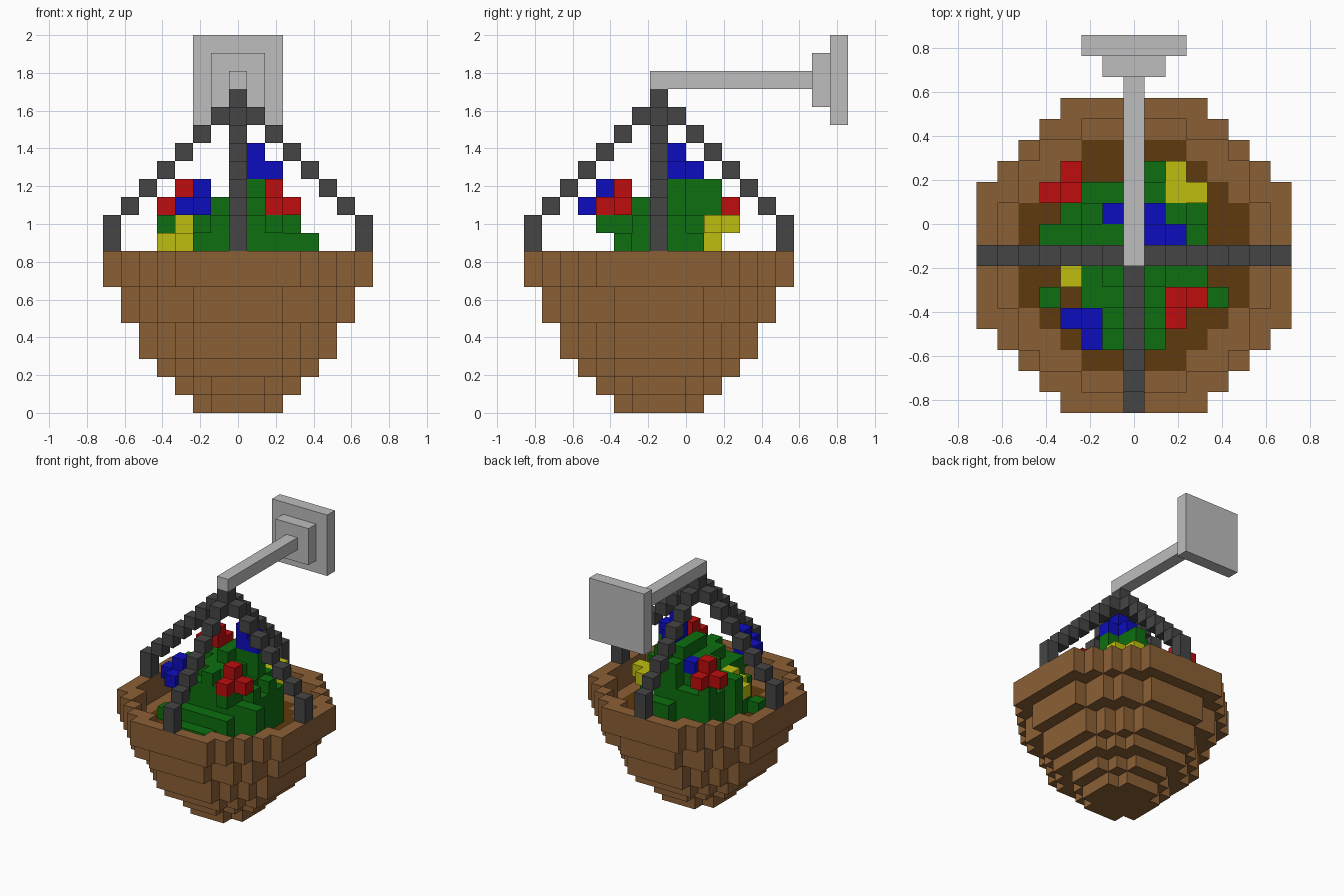
import bpy, bmesh

if "Cube" in bpy.data.objects:
    bpy.data.objects.remove(bpy.data.objects["Cube"], do_unlink=True)

V = 2 / 21                  # edge of one block
Y0 = -1.5 * V               # y of the basket axis


def material(name, rgb):
    m = bpy.data.materials.new(name)
    m.use_nodes = True
    col = (*rgb, 1)
    m.diffuse_color = col
    b = m.node_tree.nodes["Principled BSDF"]
    b.inputs["Base Color"].default_value = col
    b.inputs["Roughness"].default_value = 0.8
    return m


BROWN = material("basket brown", (0.26, 0.115, 0.036))
SOIL = material("soil brown", (0.115, 0.042, 0.004))
IRON = material("dark iron", (0.06, 0.06, 0.06))
STEEL = material("light grey", (0.51, 0.51, 0.51))
GREEN = material("leaf green", (0.004, 0.156, 0.005))
RED = material("red", (0.52, 0.004, 0.004))
YELLOW = material("yellow", (0.52, 0.51, 0.005))
BLUE = material("blue", (0.004, 0.004, 0.52))

SIDES = {
    (1, 0, 0): [(1, 0, 0), (1, 1, 0), (1, 1, 1), (1, 0, 1)],
    (-1, 0, 0): [(0, 0, 0), (0, 0, 1), (0, 1, 1), (0, 1, 0)],
    (0, 1, 0): [(0, 1, 0), (0, 1, 1), (1, 1, 1), (1, 1, 0)],
    (0, -1, 0): [(0, 0, 0), (1, 0, 0), (1, 0, 1), (0, 0, 1)],
    (0, 0, 1): [(0, 0, 1), (1, 0, 1), (1, 1, 1), (0, 1, 1)],
    (0, 0, -1): [(0, 0, 0), (0, 1, 0), (1, 1, 0), (1, 0, 0)],
}


def blocks(name, cells, mat):
    """Outer skin of a set of unit blocks (i, j, k) around the basket axis."""
    cells = set(cells)
    bm = bmesh.new()
    verts = {}
    for c in sorted(cells):
        for d, quad in SIDES.items():
            if tuple(a + b for a, b in zip(c, d)) in cells:
                continue
            face = []
            for q in quad:
                p = tuple(a + b for a, b in zip(c, q))
                if p not in verts:
                    verts[p] = bm.verts.new(((p[0] - .5) * V, (p[1] - .5) * V + Y0, p[2] * V))
                face.append(verts[p])
            bm.faces.new(face)
    me = bpy.data.meshes.new(name)
    bm.to_mesh(me)
    bm.free()
    me.materials.append(mat)
    ob = bpy.data.objects.new(name, me)
    bpy.context.collection.objects.link(ob)
    return ob


def box(name, i, j, k, mat):
    """Plain box covering inclusive block ranges."""
    lo = ((i[0] - .5) * V, (j[0] - .5) * V + Y0, k[0] * V)
    hi = ((i[1] + .5) * V, (j[1] + .5) * V + Y0, (k[1] + 1) * V)
    bpy.ops.mesh.primitive_cube_add(size=1, location=[(a + b) / 2 for a, b in zip(lo, hi)])
    ob = bpy.context.object
    ob.name = name
    for v in ob.data.vertices:
        v.co = [c * (b - a) for c, a, b in zip(v.co, lo, hi)]
    ob.data.materials.append(mat)


# Squared radius limit of each blocky disc
LIMIT = {2: 6, 3: 12, 4: 20, 5: 30, 6: 42, 7: 58}


def disc(r):
    span = range(-r, r + 1)
    return {(i, j) for i in span for j in span if i * i + j * j <= LIMIT[r]}


def layer(flat, *levels):
    return {(i, j, k) for i, j in flat for k in levels}


# Basket: widening discs, then hollow rings round the soil
blocks("basket", layer(disc(2), 0) | layer(disc(3), 1) | layer(disc(4), 2)
       | layer(disc(5), 3, 4) | layer(disc(6) - disc(5), 5, 6)
       | layer(disc(7) - disc(6), 7, 8), BROWN)
blocks("soil", layer(disc(5), 5, 6), SOIL)

# Four stepped hanger chains meeting under the bracket
chain = [(7, 9), (7, 10)] + [(7 - n, 10 + n) for n in range(1, 7)] + [(0, 16), (0, 17)]
hanger = set()
for s in (1, -1):
    hanger |= {(s * r, 0, k) for r, k in chain} | {(0, s * r, k) for r, k in chain}
blocks("hanger", hanger, IRON)

# Wall bracket
box("bracket_arm", (0, 0), (0, 8), (18, 18), STEEL)
box("bracket_collar", (-1, 1), (9, 9), (17, 19), STEEL)
box("wall_plate", (-2, 2), (10, 10), (16, 20), STEEL)

# Foliage: height of each column in blocks, rows from back to front
heights = ["....22...",
           ".433562..",
           ".3446643.",
           "44556664.",
           ".2456543.",
           ".2455544.",
           "1.4454433",
           "..22222..",
           "...111..."]
leaves = {(-2, -3, 10), (2, -3, 10)}
for row, line in enumerate(heights):
    for col, h in enumerate(line):
        if h != ".":
            leaves |= {(col - 4, 4 - row, 7 + n) for n in range(int(h))}

# Flowers: a core with one petal on top and one towards each outer side
def flower(i, j, k, si, sj):
    return {(i, j, k), (i, j, k + 1), (i + si, j, k), (i, j + sj, k)}


flowers = [
    ("red_flower_front", flower(2, -2, 11, 1, -1), RED),
    ("red_flower_back", flower(-3, 3, 11, -1, 1), RED),
    ("blue_flower_front", flower(-2, -3, 11, -1, -1), BLUE),
    ("blue_flower_top", flower(1, 1, 13, 1, 1), BLUE),
    ("blue_bud", {(-1, 2, 11)}, BLUE),
    ("yellow_flower_side", flower(-3, 0, 9, -1, -1), YELLOW),
    ("yellow_flower_back", {(2, 3, 9), (2, 3, 10), (3, 3, 10), (2, 4, 10)}, YELLOW),
]
for name, cells, mat in flowers:
    leaves -= cells
    blocks(name, cells, mat)
blocks("foliage", leaves, GREEN)
